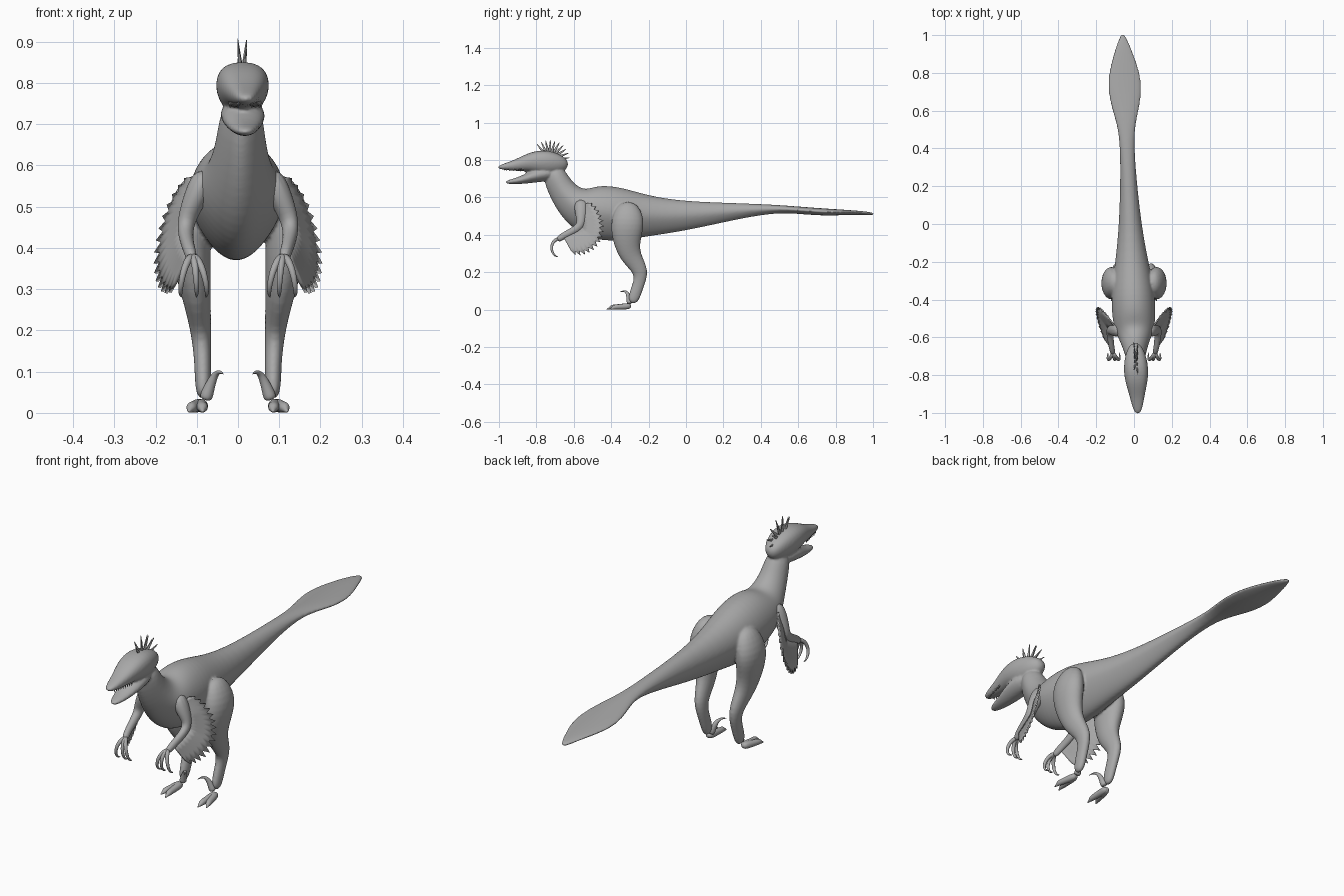
import bpy, bmesh, math
from mathutils import Vector

if "Cube" in bpy.data.objects:
    bpy.data.objects.remove(bpy.data.objects["Cube"], do_unlink=True)

GREY = (0.4, 0.4, 0.4, 1)
skin = bpy.data.materials.new("plain grey")
skin.use_nodes = True
skin.diffuse_color = GREY
skin.node_tree.nodes["Principled BSDF"].inputs["Base Color"].default_value = GREY


def power(value, exponent):
    return math.copysign(abs(value) ** exponent, value)


def loft(bm, stations, sides=16, keel=0.0, box=1.0, flip=1):
    """Closed tube through stations of (centre, half width, half height)."""
    points = [Vector((p[0] * flip, p[1], p[2])) for p, width, height in stations]
    last = len(points) - 1
    rings = []
    for i, (centre, width, height) in enumerate(stations):
        along = (points[min(i + 1, last)] - points[max(i - 1, 0)]).normalized()
        side = Vector((1, 0, 0))
        side = (side - along * side.dot(along)).normalized()
        up = along.cross(side)
        ring = []
        for k in range(sides):
            angle = math.tau * k / sides
            across = power(math.cos(angle), box)
            rise = power(math.sin(angle), box)
            across *= 1 - keel * max(0, -rise)
            ring.append(bm.verts.new(points[i] + side * across * width + up * rise * height))
        rings.append(ring)
    for ring, following in zip(rings, rings[1:]):
        for k in range(sides):
            j = (k + 1) % sides
            bm.faces.new((ring[k], ring[j], following[j], following[k]))
    bm.faces.new(rings[0])
    bm.faces.new(rings[-1])


def spine(profile):
    """Stations of (y, z, half width, half height) along the gently swayed midline."""
    return [((-0.04 * (y + 0.5), y, z), width, height) for y, z, width, height in profile]


def finish(bm, name, subdivide=0):
    bmesh.ops.recalc_face_normals(bm, faces=bm.faces)
    mesh = bpy.data.meshes.new(name)
    bm.to_mesh(mesh)
    bm.free()
    mesh.shade_smooth()
    mesh.materials.append(skin)
    part = bpy.data.objects.new(name, mesh)
    bpy.context.scene.collection.objects.link(part)
    if subdivide:
        rounding = part.modifiers.new("rounding", "SUBSURF")
        rounding.levels = rounding.render_levels = subdivide
    return part


def point_on(line, fraction):
    """Point at a fraction of the way along a polyline."""
    place = fraction * (len(line) - 1)
    i = min(int(place), len(line) - 2)
    return Vector(line[i]).lerp(Vector(line[i + 1]), place - i)


# Tail vane, tail, torso and neck
trunk = spine([
    (1.01, .51, .01, .01), (.92, .52, .05, .01), (.76, .52, .1, .02),
    (.62, .53, .08, .02), (.5, .54, .04, .02), (.3, .53, .04, .04),
    (0, .5, .06, .08), (-.2, .5, .09, .11), (-.36, .51, .12, .15),
    (-.48, .52, .12, .15), (-.56, .54, .11, .12), (-.62, .58, .08, .09),
    (-.68, .66, .06, .07), (-.72, .76, .05, .06)])
skull = spine([
    (-.63, .77, .02, .02), (-.67, .78, .05, .05), (-.76, .79, .07, .07),
    (-.84, .79, .06, .05), (-.91, .77, .04, .03), (-1.01, .76, .02, .01)])
lower_jaw = spine([
    (-.7, .73, .05, .04), (-.8, .72, .06, .04),
    (-.88, .69, .04, .02), (-.97, .68, .02, .01)])

# Thigh, shin and ankle as (y, z, radius): inner side straight, deeper than wide
leg = [((0.065 + radius, y, z), radius, 1.6 * radius) for y, z, radius in (
    (-.31, .58, .03), (-.31, .48, .06), (-.32, .38, .05), (-.3, .28, .035),
    (-.23, .2, .025), (-.26, .12, .02), (-.29, .03, .02))]

bm = bmesh.new()
loft(bm, trunk, keel=0.3)
loft(bm, skull, keel=0.15, box=0.8)
loft(bm, lower_jaw, keel=0.2)
for flip in (1, -1):
    loft(bm, leg, flip=flip)
body = finish(bm, "body", 2)
blend = body.modifiers.new("blend", "REMESH")
blend.mode = "VOXEL"
blend.voxel_size = 0.0055
blend.use_smooth_shade = True
relax = body.modifiers.new("relax", "SMOOTH")
relax.factor = 0.5
relax.iterations = 5

# Row of small teeth under the upper jaw
TEETH = 9
bm = bmesh.new()
for flip in (1, -1):
    for i in range(TEETH):
        back = i / TEETH
        x = 0.017 + flip * (0.015 + 0.025 * back)
        made = bmesh.ops.create_cone(bm, segments=6, radius1=0, radius2=0.004, depth=0.016)
        bmesh.ops.translate(bm, verts=made["verts"], vec=(x, back / TEETH - 0.97, 0.747))
finish(bm, "teeth")

# Fan of quills over the back of the head, leaning to alternate sides
QUILLS = 10
bm = bmesh.new()
for i in range(QUILLS):
    angle = math.radians(128 - 135 * i / QUILLS)
    lean = 0.1 * (-1) ** i
    ray = Vector((lean, math.cos(angle), math.sin(angle)))
    quill = []
    for k in range(4):
        out = k / 3
        size = 0.002 + 0.01 * (1 - out)
        centre = Vector((0.01, -0.73, 0.8)) + ray * (0.03 + 0.08 * out)
        quill.append((centre, size * 0.6, size))
    loft(bm, quill, sides=6)
finish(bm, "head_crest", 1)

# Shoulder to wrist as (x, y, z, radius)
arm_profile = [
    (.07, -.56, .59, .04), (.12, -.56, .49, .025), (.13, -.56, .44, .02),
    (.12, -.65, .4, .015), (.11, -.69, .37, .015)]
arm = [((x, y, z), radius, 1.2 * radius) for x, y, z, radius in arm_profile]
arm_line = [centre for centre, width, height in arm]

# Hooked fingers: half circles that spread sideways and thin to a claw
STEPS = 6
fingers = []
for spread in (-0.035, -0.01, 0.03):
    finger = []
    for i in range(STEPS + 1):
        u = i / STEPS
        radius = 0.001 + 0.01 * math.sqrt(1 - u)
        centre = (0.11 + spread * math.sin(u * 2),
                  -0.68 - 0.04 * math.sin(math.pi * u),
                  0.33 + 0.05 * math.cos(math.pi * u))
        finger.append((centre, radius, radius))
    fingers.append(finger)

# Walking toes taper along the ground to a claw
ankle = Vector((0.09, -0.29, 0))
toes = []
for tip in (Vector((0.12, -0.41, 0)), Vector((0.085, -0.425, 0))):
    toe = []
    for u, radius in ((0, .02), (.5, .015), (.8, .014), (.85, .008), (1, .002)):
        centre = ankle.lerp(tip, u)
        centre.z = radius
        toe.append((centre, radius, radius))
    toes.append(toe)

# Raised inner toe curls up, inward and then forward into a sickle claw
sickle = []
for i in range(STEPS + 1):
    u = i / STEPS
    radius = 0.001 + 0.017 * (1 - u)
    centre = (0.08 - 0.045 * u, -0.3 - 0.02 * u - 0.035 * u ** 3,
              0.03 + 0.07 * math.sin(2 * u))
    sickle.append((centre, radius, radius))

FEATHERS = 15
for flip, label in ((1, "left"), (-1, "right")):
    bm = bmesh.new()
    loft(bm, arm, sides=12, flip=flip)
    finish(bm, label + "_arm", 2)

    bm = bmesh.new()
    for finger in fingers:
        loft(bm, finger, sides=8, flip=flip)
    finish(bm, label + "_fingers", 1)

    # Feathered sheet from the arm to an arc, with a notched outer edge
    bm = bmesh.new()
    rows = []
    for i in range(2 * FEATHERS + 1):
        u = i / (2 * FEATHERS)
        angle = math.radians(65 - 170 * u)
        root = point_on(arm_line, 0.1 + 0.7 * u)
        tip = Vector((0.12 + 0.04 * u + 0.06 * math.sin(math.pi * u),
                      -0.57 + 0.13 * math.cos(angle),
                      0.44 + 0.15 * math.sin(angle)))
        reach = 1 if i % 2 else 0.8
        row = [root.lerp(tip, reach * k / 3) for k in range(4)]
        rows.append([bm.verts.new((p.x * flip, p.y, p.z)) for p in row])
    for row, following in zip(rows, rows[1:]):
        for k in range(3):
            bm.faces.new((row[k], row[k + 1], following[k + 1], following[k]))
    wing = finish(bm, label + "_wing_feathers")
    thickness = wing.modifiers.new("thickness", "SOLIDIFY")
    thickness.thickness = 0.008
    thickness.offset = 0

    bm = bmesh.new()
    for toe in toes + [sickle]:
        loft(bm, toe, sides=10, flip=flip)
    finish(bm, label + "_foot", 2)
